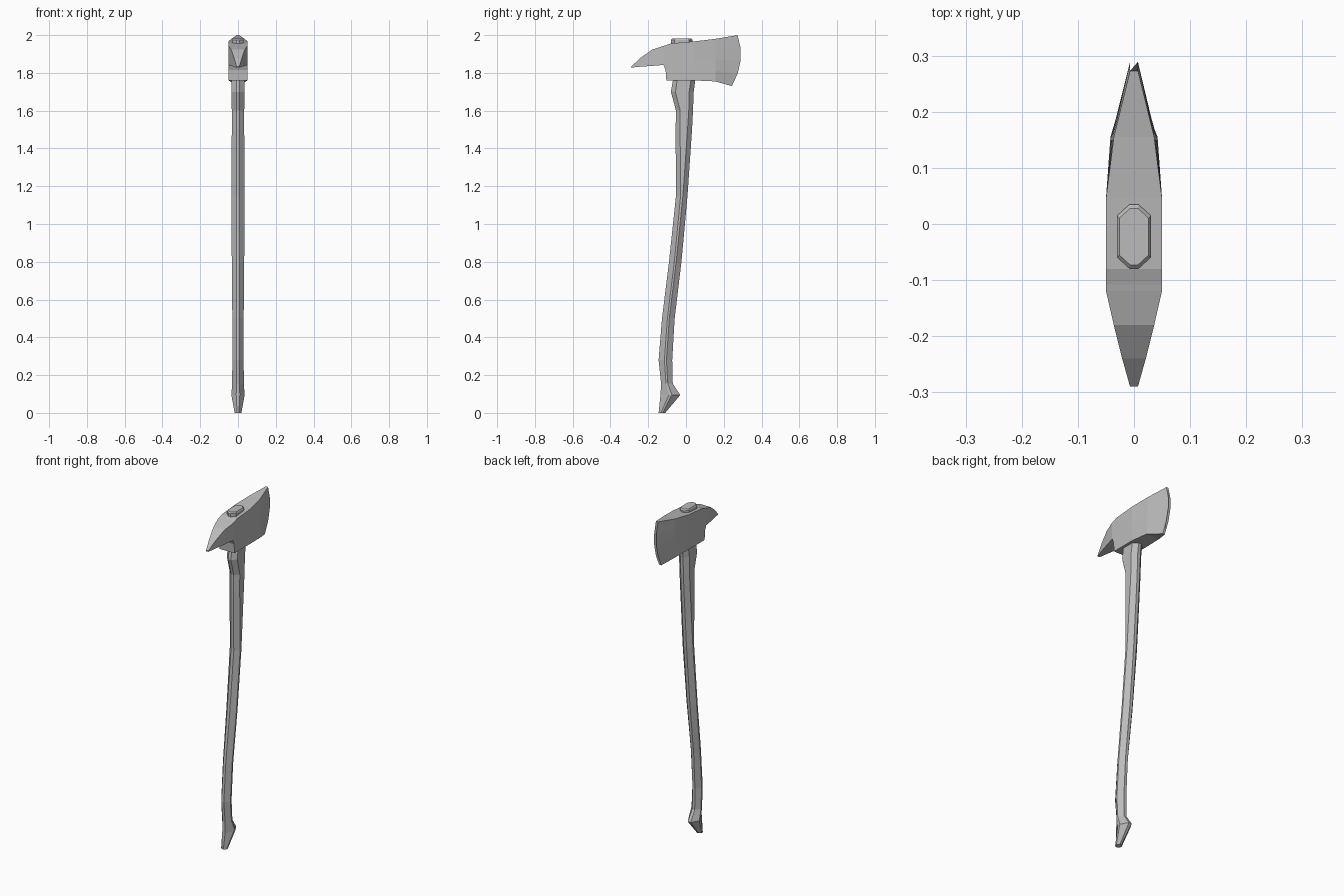
import bpy
import bmesh

cube = bpy.data.objects.get("Cube")
if cube:
    bpy.data.objects.remove(cube)

grey = bpy.data.materials.new("plain grey")
grey.use_nodes = True
grey.diffuse_color = (0.5, 0.5, 0.5, 1)
grey.node_tree.nodes["Principled BSDF"].inputs["Base Color"].default_value = (0.5, 0.5, 0.5, 1)


def loft(name, rings):
    """Skin a row of equal-length closed rings and cap both ends."""
    bm = bmesh.new()
    loops = [[bm.verts.new(p) for p in ring] for ring in rings]
    for a, b in zip(loops, loops[1:]):
        for i in range(len(a)):
            j = (i + 1) % len(a)
            bm.faces.new((a[i], a[j], b[j], b[i]))
    bm.faces.new(loops[0])
    bm.faces.new(loops[-1])
    bmesh.ops.recalc_face_normals(bm, faces=bm.faces)
    mesh = bpy.data.meshes.new(name)
    bm.to_mesh(mesh)
    bm.free()
    mesh.materials.append(grey)
    obj = bpy.data.objects.new(name, mesh)
    bpy.context.collection.objects.link(obj)
    return obj


def octagon(z, front, back, half, flat):
    """Chamfered ring; flat is the share of the depth kept as a side face."""
    mid, depth = (front + back) / 2, (back - front) / 2
    nose, side = half * 0.27, depth * flat
    return [(x, mid + y, z) for x, y in (
        (nose, -depth), (half, -side), (half, side), (nose, depth),
        (-nose, depth), (-half, side), (-half, -side), (-nose, -depth))]


# Curved handle: height, front, back, half width, side flat
handle = [
    (0.0, -0.145, -0.11, 0.018, 0.3),
    (0.095, -0.135, -0.03, 0.035, 0.15),
    (0.155, -0.132, -0.07, 0.031, 0.15),
    (0.28, -0.145, -0.073, 0.03, 0.15),
    (0.5, -0.127, -0.06, 0.03, 0.15),
    (0.8, -0.09, -0.024, 0.033, 0.15),
    (1.15, -0.053, 0.008, 0.034, 0.2),
    (1.5, -0.055, 0.032, 0.033, 0.45),
    (1.6, -0.053, 0.037, 0.033, 0.5),
    (1.7, -0.08, 0.041, 0.034, 0.6),
    (1.77, -0.068, 0.05, 0.034, 0.62),
]
loft("handle", [octagon(*row) for row in handle])

# Handle end showing above the head
loft("handle_top", [octagon(1.94, -0.08, 0.035, 0.03, 0.65),
                    octagon(1.975, -0.08, 0.035, 0.03, 0.65),
                    octagon(1.982, -0.073, 0.028, 0.026, 0.65)])


def section(top, bottom, half_top, half_bottom, bulge=0.0):
    """Head cross-section; bulge pushes the middle of the edge outward."""
    side = []
    for i in range(5):
        t = i / 4
        y = top[0] + (bottom[0] - top[0]) * t + bulge * 4 * t * (1 - t)
        z = top[1] + (bottom[1] - top[1]) * t
        side.append((half_top + (half_bottom - half_top) * t, y, z))
    return side + [(-x, y, z) for x, y, z in reversed(side)]


# Axe head from pick tip to cutting edge
loft("axe_head", [
    section((-0.29, 1.834), (-0.29, 1.828), 0.007, 0.007),
    section((-0.24, 1.88), (-0.24, 1.833), 0.021, 0.021),
    section((-0.18, 1.923), (-0.18, 1.837), 0.036, 0.036),
    section((-0.119, 1.943), (-0.119, 1.842), 0.05, 0.05),
    section((-0.108, 1.946), (-0.108, 1.815), 0.05, 0.05),
    section((-0.102, 1.948), (-0.104, 1.76), 0.05, 0.05),
    section((-0.08, 1.956), (-0.08, 1.76), 0.05, 0.05),
    section((0.045, 1.967), (0.045, 1.76), 0.05, 0.05),
    section((0.155, 1.98), (0.155, 1.755), 0.036, 0.042),
    section((0.273, 2.0), (0.243, 1.73), 0.007, 0.007, 0.031),
])
